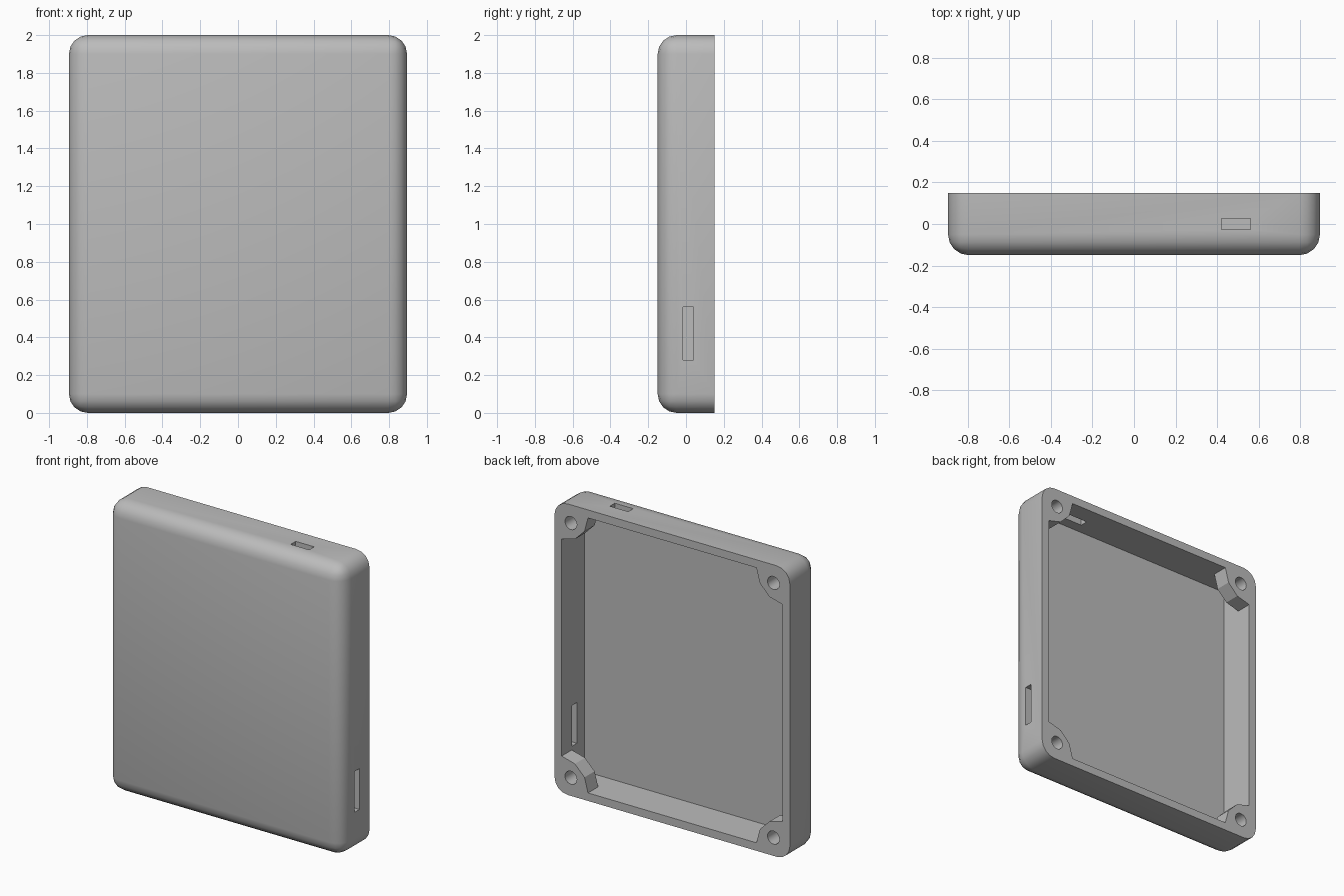
import bpy, bmesh, math
from mathutils import Vector

if "Cube" in bpy.data.objects:
    bpy.data.objects.remove(bpy.data.objects["Cube"])

HALF_W, HALF_D, HEIGHT = 0.895, 0.15, 2.0
WALL, FLOOR_Y, BOSS_Y = 0.055, -0.10, 0.04
BOSS_R, HOLE_R, HOLE_INSET = 0.20, 0.045, 0.07
IN_X, IN_Z, MID = HALF_W - WALL, HEIGHT / 2 - WALL, HEIGHT / 2

grey = bpy.data.materials.new("case grey")
grey.use_nodes = True
colour = (0.5, 0.5, 0.5, 1)
grey.diffuse_color = colour
grey.node_tree.nodes["Principled BSDF"].inputs["Base Color"].default_value = colour


def finish(bm, name):
    bmesh.ops.recalc_face_normals(bm, faces=bm.faces[:])
    mesh = bpy.data.meshes.new(name)
    bm.to_mesh(mesh)
    bm.free()
    mesh.materials.append(grey)
    obj = bpy.data.objects.new(name, mesh)
    bpy.context.collection.objects.link(obj)
    return obj


def prism(name, outline, y0, y1):
    """Extrude an (x, z) outline from y0 to y1."""
    bm = bmesh.new()
    face = bm.faces.new([bm.verts.new((x, y0, z)) for x, z in outline])
    new = bmesh.ops.extrude_face_region(bm, geom=[face])["geom"]
    verts = [v for v in new if isinstance(v, bmesh.types.BMVert)]
    bmesh.ops.translate(bm, verts=verts, vec=(0, y1 - y0, 0))
    return finish(bm, name)


def rect(x0, x1, z0, z1):
    return [(x0, z0), (x1, z0), (x1, z1), (x0, z1)]


def arc(cx, cz, radius, start, sweep, steps):
    return [(cx + radius * math.cos(start + sweep * i / steps),
             cz + radius * math.sin(start + sweep * i / steps)) for i in range(steps + 1)]


# Outer shell: rounded everywhere except around the open back rim
case = prism("case", rect(-HALF_W, HALF_W, 0, HEIGHT), -HALF_D, HALF_D)
bm = bmesh.new()
bm.from_mesh(case.data)
rounded = [e for e in bm.edges if any(v.co.y < 0 for v in e.verts)]
bmesh.ops.bevel(bm, geom=rounded, offset=0.1, segments=4, profile=0.5, affect='EDGES')
bm.to_mesh(case.data)
bm.free()

# Cavity: full width near the floor, notched by the corner bosses near the rim
cutters = [prism("lower_cavity", rect(-IN_X, IN_X, MID - IN_Z, MID + IN_Z), FLOOR_Y, BOSS_Y)]
notched = []
corners = [(1, 1), (-1, 1), (-1, -1), (1, -1)]
for i, (sx, sz) in enumerate(corners):
    start = math.pi * (1.5 + i * 0.5)
    notched += arc(sx * IN_X, MID + sz * IN_Z, BOSS_R, start, -math.pi / 2, 3)
cutters.append(prism("upper_cavity", notched, 0.0, 0.2))

# Screw holes through the bosses
for sx, sz in corners:
    ring = arc(sx * (IN_X - HOLE_INSET), MID + sz * (IN_Z - HOLE_INSET),
               HOLE_R, 0, math.tau, 24)[:-1]
    cutters.append(prism("screw_hole", ring, 0.0, 0.2))

# Slots in the left wall and the top wall
cutters.append(prism("side_slot", rect(0.8, 1.0, 0.28, 0.56), -0.015, 0.04))
cutters.append(prism("top_slot", rect(0.42, 0.56, 1.9, 2.1), -0.027, 0.027))

bpy.ops.object.select_all(action='DESELECT')
bpy.context.view_layer.objects.active = case
case.select_set(True)
for cutter in cutters:
    mod = case.modifiers.new(cutter.name, 'BOOLEAN')
    mod.operation, mod.solver, mod.object = 'DIFFERENCE', 'EXACT', cutter
    bpy.ops.object.modifier_apply(modifier=mod.name)
    bpy.data.objects.remove(cutter)

bpy.ops.object.shade_smooth_by_angle(angle=math.radians(28))
